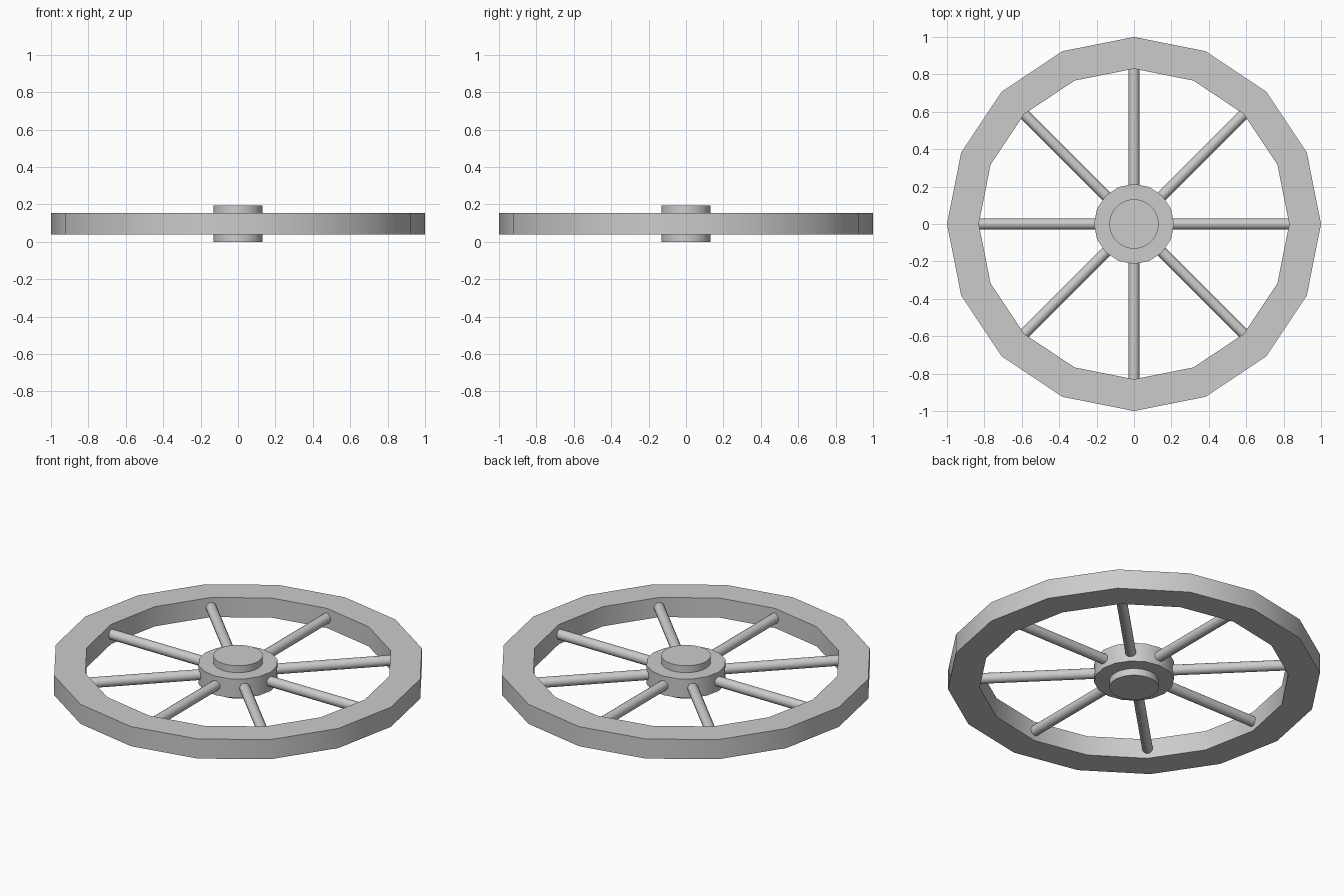
import bpy, bmesh
from math import pi, cos, sin
from mathutils import Matrix

if "Cube" in bpy.data.objects:
    bpy.data.objects.remove(bpy.data.objects["Cube"])

MID = 0.097            # height of the wheel's middle plane
RIM_HALF = 0.058       # half thickness of the rim


def finish(obj):
    """Smooth the round sides but keep the rims of each part crisp."""
    bpy.ops.object.select_all(action='DESELECT')
    obj.select_set(True)
    bpy.context.view_layer.objects.active = obj
    bpy.ops.object.shade_smooth_by_angle(angle=pi / 6)


def cylinder(name, radius, depth, sides, matrix):
    mesh = bpy.data.meshes.new(name)
    bm = bmesh.new()
    bmesh.ops.create_cone(bm, cap_ends=True, segments=sides, radius1=radius,
                          radius2=radius, depth=depth, matrix=matrix)
    bm.to_mesh(mesh)
    bm.free()
    obj = bpy.data.objects.new(name, mesh)
    bpy.context.collection.objects.link(obj)
    finish(obj)
    return obj


def ring(name, outer, inner, z0, z1, sides):
    """Rectangular section swept around z."""
    section = [(outer, z0), (outer, z1), (inner, z1), (inner, z0)]
    mesh = bpy.data.meshes.new(name)
    bm = bmesh.new()
    loops = []
    for i in range(sides):
        a = 2 * pi * i / sides
        loops.append([bm.verts.new((r * cos(a), r * sin(a), z)) for r, z in section])
    for i in range(sides):
        p, q = loops[i], loops[(i + 1) % sides]
        for k in range(4):
            n = (k + 1) % 4
            bm.faces.new((p[k], q[k], q[n], p[n]))
    bmesh.ops.recalc_face_normals(bm, faces=bm.faces)
    bm.to_mesh(mesh)
    bm.free()
    obj = bpy.data.objects.new(name, mesh)
    bpy.context.collection.objects.link(obj)
    finish(obj)
    return obj


# Sixteen-sided rim
ring("rim", 1.0, 0.83, MID - RIM_HALF, MID + RIM_HALF, 16)

# Hub and the axle that pokes out above and below it
centre = Matrix.Translation((0, 0, MID))
cylinder("hub", 0.214, 0.112, 16, centre)
cylinder("axle", 0.132, 2 * MID, 32, centre)

# Eight round spokes from the hub into the rim
start, end = 0.15, 0.835
for i in range(8):
    m = (centre @ Matrix.Rotation(i * pi / 4, 4, 'Z')
         @ Matrix.Translation(((start + end) / 2, 0, 0))
         @ Matrix.Rotation(pi / 2, 4, 'Y'))
    cylinder(f"spoke_{i + 1}", 0.029, end - start, 16, m)
